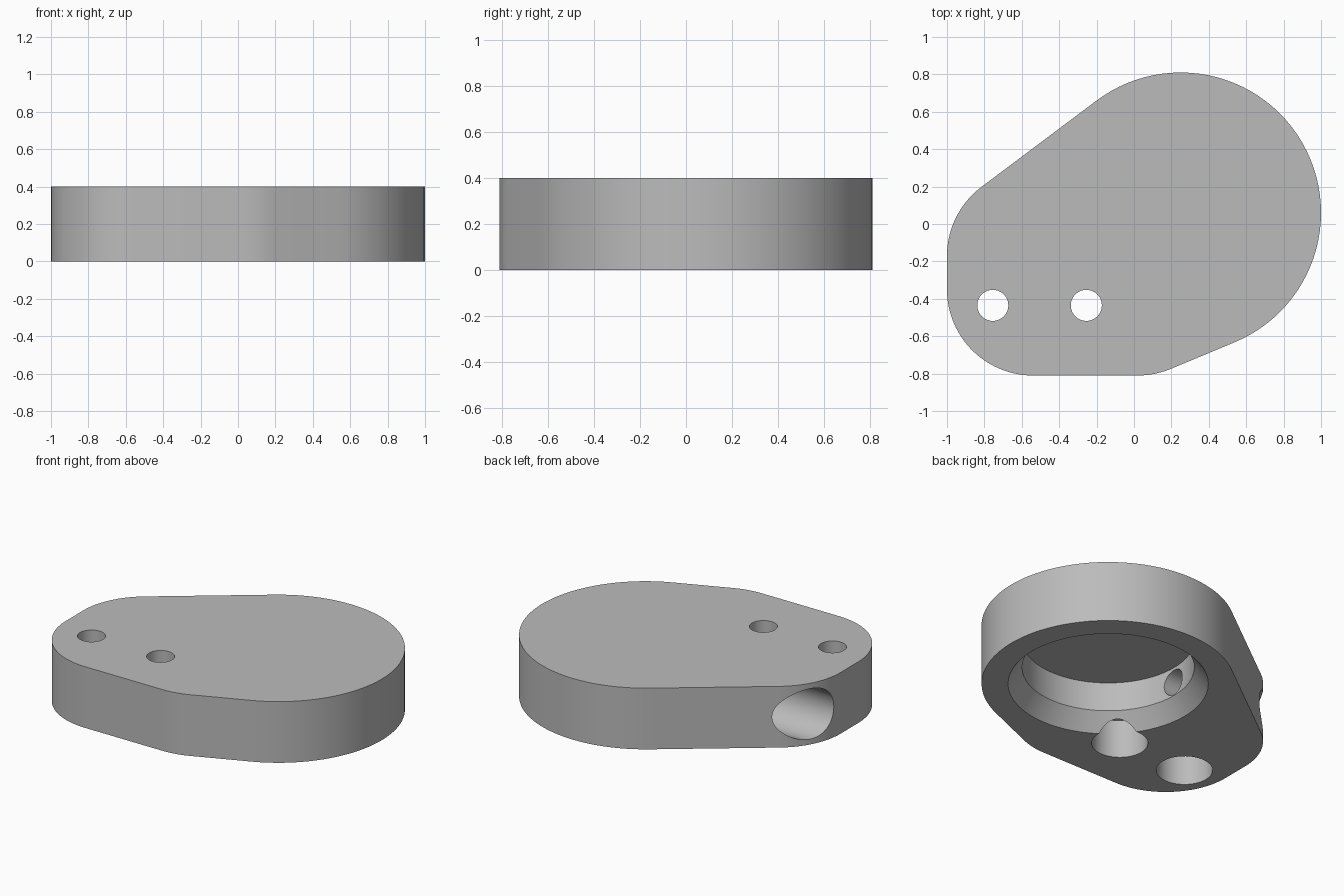
import bpy, bmesh
from math import cos, sin, pi
from mathutils import Matrix, Vector
from mathutils.geometry import convex_hull_2d

cube = bpy.data.objects.get("Cube")
if cube:
    bpy.data.objects.remove(cube, do_unlink=True)

HEIGHT = 0.4
BIG = Vector((0.25, 0.06))          # centre of the large round end

grey = bpy.data.materials.new("plain grey")
grey.use_nodes = True
COLOUR = (0.5, 0.5, 0.5, 1)
grey.diffuse_color = COLOUR
grey.node_tree.nodes["Principled BSDF"].inputs["Base Color"].default_value = COLOUR


def add_object(name, bm):
    bmesh.ops.recalc_face_normals(bm, faces=bm.faces)
    mesh = bpy.data.meshes.new(name)
    bm.to_mesh(mesh)
    bm.free()
    obj = bpy.data.objects.new(name, mesh)
    bpy.context.collection.objects.link(obj)
    mesh.materials.append(grey)
    return obj


def circle(x, y, r, n=96):
    return [Vector((x + r * cos(2 * pi * i / n), y + r * sin(2 * pi * i / n)))
            for i in range(n)]


def stepped_cutter(name, profile, matrix, n=48):
    """Solid of revolution from (radius, height) points, placed by a matrix."""
    bm = bmesh.new()
    rings = [[bm.verts.new((p.x, p.y, h)) for p in circle(0, 0, r, n)]
             for r, h in profile]
    for low, high in zip(rings, rings[1:]):
        for i in range(n):
            j = (i + 1) % n
            bm.faces.new((low[i], low[j], high[j], high[i]))
    bm.faces.new(rings[0])
    bm.faces.new(rings[-1])
    bm.transform(matrix)
    obj = add_object(name, bm)
    obj.hide_render = True
    return obj


# Body: plate outline wrapped around the large end and three smaller corners
points = circle(BIG.x, BIG.y, 0.75)
for x, y in ((-0.54, -0.17), (-0.54, -0.35), (0.02, -0.35)):
    points += circle(x, y, 0.46)
outline = [points[i] for i in convex_hull_2d(points)]
bm = bmesh.new()
base = bm.faces.new([bm.verts.new((p.x, p.y, 0)) for p in outline])
bmesh.ops.dissolve_degenerate(bm, dist=0.001, edges=bm.edges)
bm.faces.ensure_lookup_table()
top = bmesh.ops.extrude_face_region(bm, geom=bm.faces[:], use_keep_orig=True)
bmesh.ops.translate(bm, vec=(0, 0, HEIGHT),
                    verts=[v for v in top["geom"] if isinstance(v, bmesh.types.BMVert)])
body = add_object("mounting_plate", bm)

# Underside pocket with a tapered mouth
cutters = [stepped_cutter(
    "pocket_cutter",
    [(0.631, -0.05), (0.51, 0.11), (0.51, 0.3)],
    Matrix.Translation((BIG.x, BIG.y, 0)), 96)]

# Screw holes, counterbored from below
for side, x in (("outer", -0.755), ("inner", -0.255)):
    cutters.append(stepped_cutter(
        side + "_screw_hole_cutter",
        [(0.167, -0.1), (0.167, 0.25), (0.083, 0.25), (0.083, 0.5)],
        Matrix.Translation((x, -0.435, 0))))

# Sideways counterbored hole running from the narrow end into the pocket
cutters.append(stepped_cutter(
    "side_hole_cutter",
    [(0.165, -1.2), (0.165, -0.5), (0.083, -0.5), (0.083, 0)],
    Matrix.Translation((0, BIG.y, HEIGHT / 2)) @ Matrix.Rotation(pi / 2, 4, "Y")))

bpy.ops.object.select_all(action="DESELECT")
body.select_set(True)
bpy.context.view_layer.objects.active = body
for cutter in cutters:
    cut = body.modifiers.new(cutter.name, "BOOLEAN")
    cut.operation = "DIFFERENCE"
    cut.solver = "EXACT"
    cut.object = cutter
    bpy.ops.object.modifier_apply(modifier=cut.name)
    bpy.data.objects.remove(cutter, do_unlink=True)

bpy.ops.object.shade_smooth_by_angle(angle=pi / 6)
